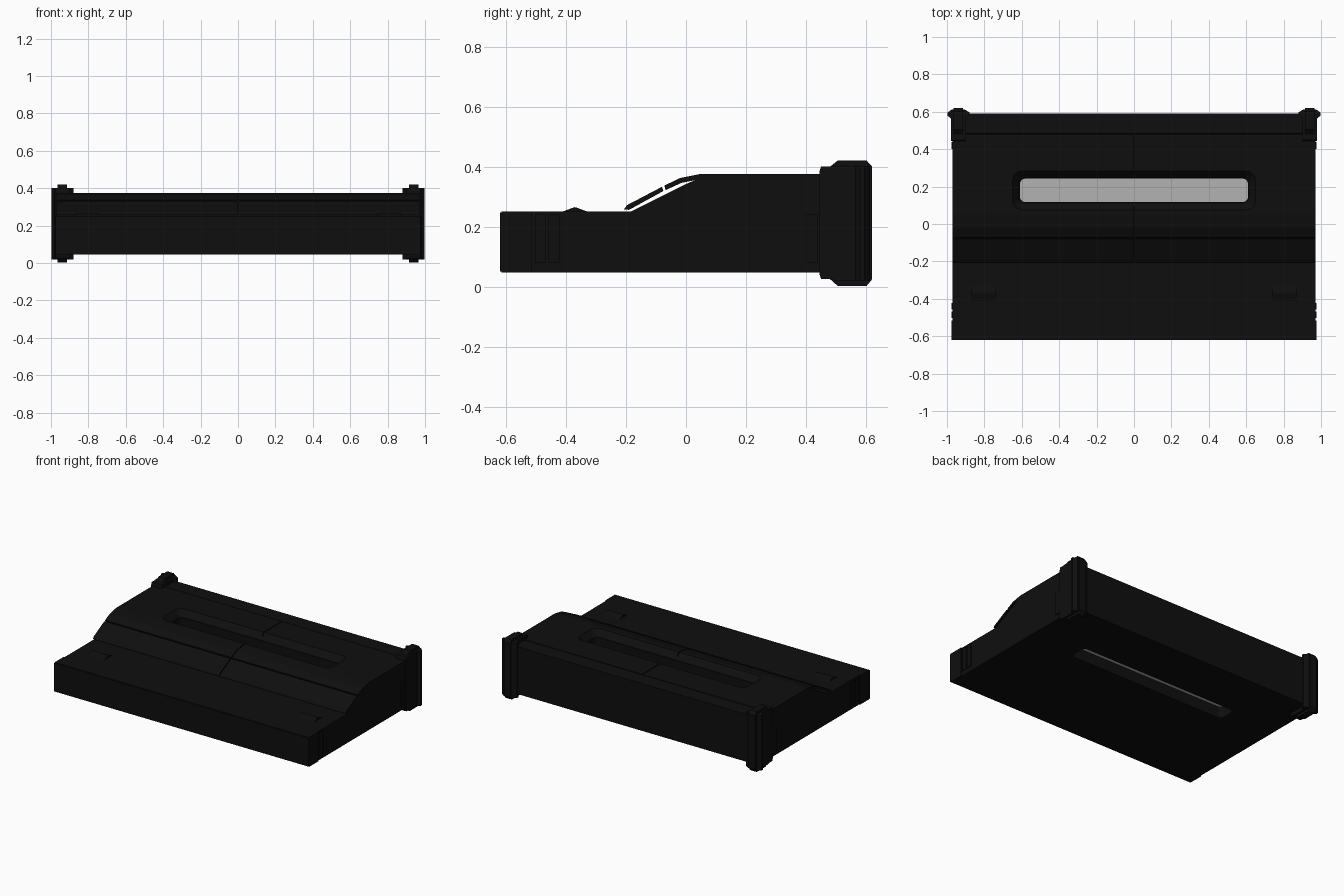
import bpy, bmesh, math

if "Cube" in bpy.data.objects:
    bpy.data.objects.remove(bpy.data.objects["Cube"])


def material(name, value):
    m = bpy.data.materials.new(name)
    m.diffuse_color = (value, value, value, 1)
    m.use_nodes = True
    m.node_tree.nodes["Principled BSDF"].inputs["Base Color"].default_value = m.diffuse_color
    return m


BLACK = material("matte black", 0.0045)
GREY = material("light grey", 0.45)


def finish(name, bm, mat):
    bmesh.ops.recalc_face_normals(bm, faces=bm.faces)
    me = bpy.data.meshes.new(name)
    bm.to_mesh(me)
    bm.free()
    me.materials.append(mat)
    ob = bpy.data.objects.new(name, me)
    bpy.context.collection.objects.link(ob)
    return ob


def loft(name, rings, mat=BLACK):
    """Closed solid through matching rings of points."""
    bm = bmesh.new()
    loops = [[bm.verts.new(p) for p in r] for r in rings]
    n = len(loops[0])
    for a, b in zip(loops, loops[1:]):
        for i in range(n):
            j = (i + 1) % n
            bm.faces.new((a[i], a[j], b[j], b[i]))
    bm.faces.new(loops[0])
    bm.faces.new(loops[-1])
    return finish(name, bm, mat)


def extrude_x(name, profile, x0, x1):
    return loft(name, [[(x, y, z) for y, z in profile] for x in (x0, x1)])


def box(name, x0, x1, y0, y1, z0, z1):
    return extrude_x(name, [(y0, z0), (y1, z0), (y1, z1), (y0, z1)], x0, x1)


def slot_ring(hx, hy, r, z, cy=0.18):
    """Rounded rectangle at height z."""
    pts = []
    for k, (sx, sy) in enumerate([(1, 1), (-1, 1), (-1, -1), (1, -1)]):
        for i in range(6):
            a = math.pi / 2 * (k + i / 5)
            pts.append((sx * (hx - r) + r * math.cos(a),
                        cy + sy * (hy - r) + r * math.sin(a), z))
    return pts


def cut(ob, cutter):
    mod = ob.modifiers.new("cut", 'BOOLEAN')
    mod.operation = 'DIFFERENCE'
    mod.solver = 'EXACT'
    mod.object = cutter
    bpy.context.view_layer.objects.active = ob
    bpy.ops.object.modifier_apply(modifier=mod.name)


# Main case with stepped front deck and raised rear
body = extrude_x("case", [(-0.615, 0.047), (0.592, 0.047), (0.592, 0.375),
                          (0.485, 0.375), (0.48, 0.355), (0.03, 0.355),
                          (0.0, 0.342), (-0.185, 0.25), (-0.615, 0.25)],
                 -0.97, 0.97)

# Cover panels, split by a centre seam
upper = [(-0.072, 0.337), (-0.02, 0.362), (0.05, 0.376), (0.48, 0.376),
         (0.48, 0.355), (0.03, 0.355), (-0.015, 0.346), (-0.068, 0.322)]
lower = [(-0.207, 0.258), (-0.196, 0.272), (-0.08, 0.333), (-0.075, 0.319),
         (-0.19, 0.256)]
panels = []
for s, side in ((1, "right"), (-1, "left")):
    panels.append(extrude_x("upper_cover_" + side, upper, s * 0.003, s * 0.97))
    extrude_x("lower_cover_" + side, lower, s * 0.003, s * 0.97)

# Long slot with sloped rim, open through top and bottom
hole = loft("slot_cutter", [slot_ring(0.61, 0.063, 0.03, z) for z in (0, 0.5)])
rim = loft("rim_cutter", [slot_ring(0.615, 0.068, 0.03, 0.335),
                          slot_ring(0.65, 0.105, 0.05, 0.377),
                          slot_ring(0.65, 0.105, 0.05, 0.42)])
for ob in [body] + panels:
    for cutter in (hole, rim):
        cut(ob, cutter)
for cutter in (hole, rim):
    bpy.data.objects.remove(cutter)

# Pale plate deep inside the slot
loft("slot_plate", [slot_ring(0.615, 0.068, 0.03, z) for z in (0.125, 0.132)], GREY)

# Corner brackets, side trims and deck bumps, mirrored left and right
bracket = [(0.45, 0.025), (0.48, 0.025), (0.5, 0.02), (0.595, 0.02),
           (0.595, 0.402), (0.5, 0.402), (0.48, 0.4), (0.45, 0.4),
           (0.445, 0.385), (0.445, 0.04)]
rib = [(0.48, 0.025), (0.505, 0.003), (0.602, 0.003), (0.62, 0.025),
       (0.62, 0.4), (0.602, 0.42), (0.505, 0.42), (0.48, 0.4)]
bump = [(-0.415, 0.249), (-0.38, 0.262), (-0.37, 0.265), (-0.36, 0.262),
        (-0.325, 0.249)]
column = [(0.88, 0.58), (0.905, 0.565), (0.98, 0.565), (0.998, 0.58),
          (0.998, 0.595), (0.975, 0.612), (0.905, 0.612), (0.88, 0.597)]
for s, side in ((1, "right"), (-1, "left")):
    extrude_x("corner_bracket_" + side, bracket, s * 0.9, s * 0.978)
    extrude_x("corner_rib_" + side, rib, s * 0.915, s * 0.965)
    loft("corner_column_" + side,
         [[(s * x, y, z) for x, y in column] for z in (0.02, 0.402)])
    extrude_x("deck_bump_" + side, bump, s * 0.74, s * 0.87)
    box("front_side_trim_" + side, s * 0.96, s * 0.977, -0.615, -0.515, 0.047, 0.25)
    for i, y in enumerate((-0.485, -0.44, 0.42)):
        box(f"side_rib_{side}_{i}", s * 0.96, s * 0.976, y - 0.018, y + 0.018,
            0.08, 0.24)

# Front lip
box("front_lip", -0.977, 0.977, -0.62, -0.61, 0.05, 0.247)
